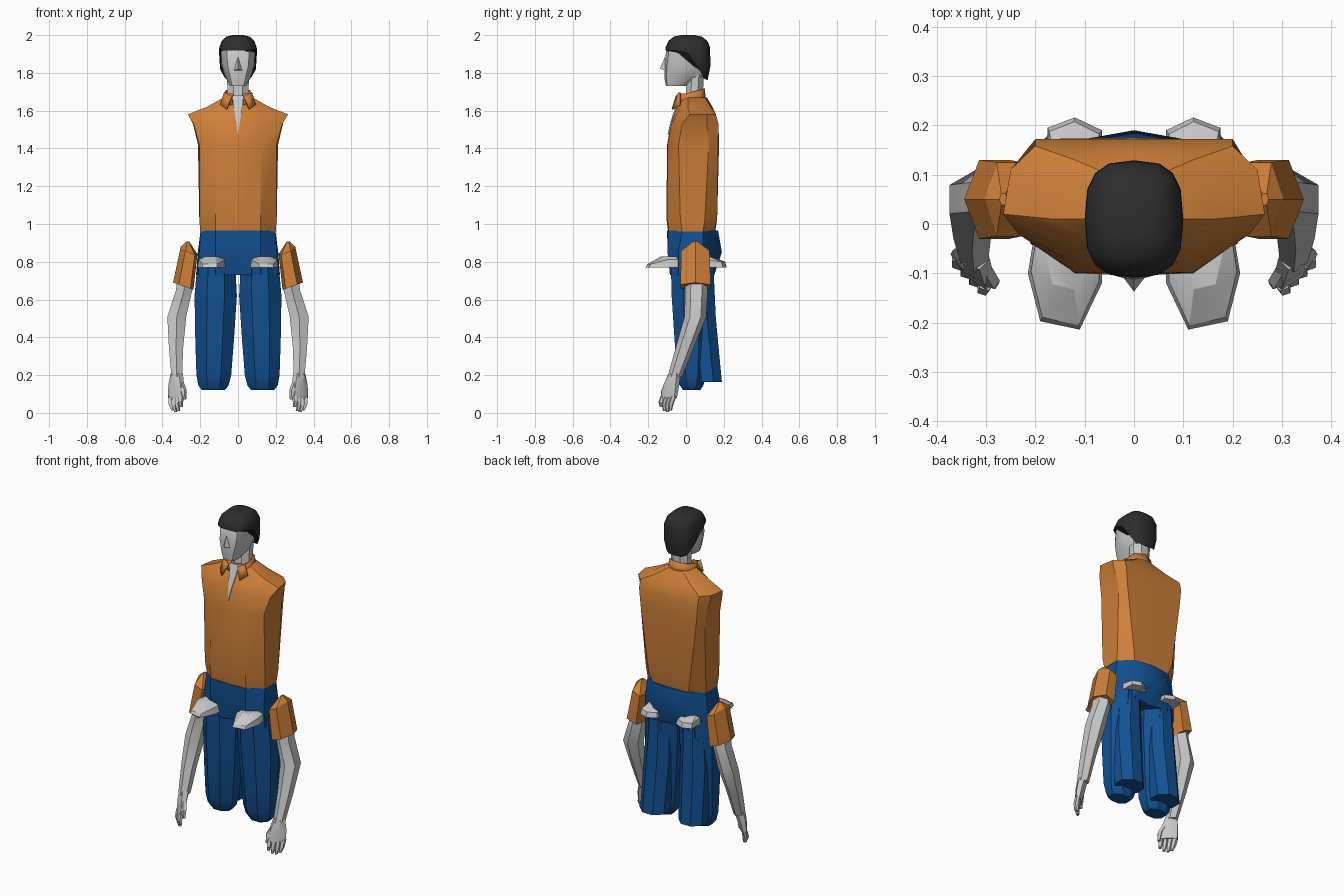
import bpy, bmesh, math
from mathutils import Vector

cube = bpy.data.objects.get("Cube")
if cube:
    bpy.data.objects.remove(cube, do_unlink=True)


def material(name, rgb):
    m = bpy.data.materials.new(name)
    m.use_nodes = True
    m.diffuse_color = (*rgb, 1)
    m.node_tree.nodes["Principled BSDF"].inputs["Base Color"].default_value = (*rgb, 1)
    return m


ORANGE = material("orange shirt", (0.62, 0.215, 0.04))
BLUE = material("blue trousers", (0.006, 0.082, 0.29))
SKIN = material("pale grey skin", (0.58, 0.58, 0.58))
HAIR = material("black hair", (0.026, 0.026, 0.026))


def finish(name, bm, mat, angle=30):
    bmesh.ops.recalc_face_normals(bm, faces=bm.faces)
    me = bpy.data.meshes.new(name)
    bm.to_mesh(me)
    bm.free()
    me.materials.append(mat)
    me.shade_smooth()
    me.set_sharp_from_angle(angle=math.radians(angle))
    ob = bpy.data.objects.new(name, me)
    bpy.context.collection.objects.link(ob)
    return ob


def loft(name, rings, mat, side=1, closed=True, caps=True, angle=30):
    """Skin a list of equal-length point rings; side=-1 mirrors in x."""
    bm = bmesh.new()
    rows = [[bm.verts.new((p[0] * side, p[1], p[2])) for p in r] for r in rings]
    n = len(rows[0])
    for a, b in zip(rows, rows[1:]):
        for i in range(n if closed else n - 1):
            j = (i + 1) % n
            bm.faces.new((a[i], a[j], b[j], b[i]))
    if caps and closed:
        bm.faces.new(rows[0])
        bm.faces.new(rows[-1])
    return finish(name, bm, mat, angle)


def mirrored(half, z):
    """Full ring from a half outline running front centre to back centre."""
    return [(x, y, z) for x, y in half] + [(-x, y, z) for x, y in half[-2:0:-1]]


def oval(cx, cy, z, rx, ry, n=8, turn=0.0):
    k = 1 / math.cos(math.pi / n)
    pts = []
    for i in range(n):
        a = 2 * math.pi * (i + 0.5) / n
        u, v = rx * k * math.cos(a), ry * k * math.sin(a)
        pts.append((cx + u * math.cos(turn) - v * math.sin(turn),
                    cy + u * math.sin(turn) + v * math.cos(turn), z))
    return pts


# Shirt body
loft("shirt", [mirrored(h, z) for z, h in [
    (0.96, [(0, -.095), (.12, -.09), (.2, -.02), (.2, .09), (.12, .15), (0, .155)]),
    (1.03, [(0, -.104), (.12, -.1), (.205, -.03), (.205, .1), (.14, .165), (0, .165)]),
    (1.42, [(0, -.1), (.12, -.098), (.205, -.04), (.212, .12), (.19, .17), (0, .175)]),
    (1.53, [(0, -.08), (.12, -.078), (.235, -.02), (.238, .11), (.2, .172), (0, .172)]),
    (1.58, [(0, -.065), (.13, -.05), (.265, .02), (.25, .11), (.2, .158), (0, .158)]),
    (1.62, [(0, -.05), (.09, -.03), (.165, .01), (.165, .09), (.12, .13), (0, .14)]),
    (1.67, [(0, -.03), (.05, -.02), (.075, .01), (.075, .07), (.05, .1), (0, .11)])]], ORANGE)

# Open neckline, a thin plate over the chest
loft("neckline", [[(-w, y, z), (w, y, z), (w, y + .008, z), (-w, y + .008, z)]
                  for w, y, z in [(.001, -.097, 1.475), (.008, -.085, 1.53), (.016, -.07, 1.58),
                                  (.023, -.055, 1.62), (.03, -.035, 1.68)]], SKIN)

# Collar stand and the two folded points
arc = [(.03, -.04), (.065, -.03), (.082, .01), (.07, .08), (0, .108)]
arc = arc + [(-x, y) for x, y in arc[-2::-1]]
stand = loft("collar", [[(x, y, 1.63) for x, y in arc],
                        [(x * .9, y * .92, 1.69 + .25 * max(y, 0)) for x, y in arc]],
             ORANGE, closed=False)
stand.modifiers.new("thickness", "SOLIDIFY").thickness = .008

for s, tag in ((1, "left"), (-1, "right")):
    flap = loft(tag + "_collar_point", [[(.028, -.046, 1.675), (.058, -.068, 1.605)],
                                        [(.07, -.03, 1.695), (.09, -.03, 1.63)]],
                ORANGE, s, closed=False)
    flap.modifiers.new("thickness", "SOLIDIFY").thickness = .01

# Neck and head
loft("neck", [oval(0, .045, 1.6, .058, .055), oval(0, .045, 1.7, .055, .045),
              oval(0, .05, 1.8, .06, .045)], SKIN)
loft("head", [mirrored(h, z) for z, h in [
    (1.73, [(0, -.106), (.03, -.1), (.042, -.07), (.038, -.03), (.02, 0), (0, 0)]),
    (1.78, [(0, -.115), (.042, -.104), (.066, -.05), (.07, .02), (.05, .08), (0, .09)]),
    (1.84, [(0, -.114), (.055, -.1), (.085, -.04), (.088, .03), (.06, .1), (0, .112)]),
    (1.92, [(0, -.105), (.06, -.09), (.092, -.04), (.093, .04), (.06, .1), (0, .112)]),
    (1.97, [(0, -.07), (.045, -.06), (.065, -.02), (.065, .04), (.04, .07), (0, .08)])]], SKIN)
bm = bmesh.new()
nose = [bm.verts.new(p) for p in [(0, -.112, 1.885), (-.022, -.108, 1.812),
                                  (.022, -.108, 1.812), (0, -.137, 1.822)]]
for f in ((0, 1, 3), (0, 3, 2), (1, 2, 3), (0, 2, 1)):
    bm.faces.new([nose[i] for i in f])
finish("nose", bm, SKIN)

# Hair cap: high rim over the brow, falling to the nape
N = 16
rows = [[] for _ in range(6)]
for i in range(N):
    a = 2 * math.pi * i / N
    c, s = math.cos(a), math.sin(a)
    x = .1 * math.copysign(abs(c) ** .7, c)
    y = .119 * math.copysign(abs(s) ** .7, s)
    rim = 1.918 - .155 * min(1, max(0, (y + .01) / .11))
    nape = .88 if rim < 1.8 else 1.0
    for row, (z, k) in zip(rows, [(rim, nape), (rim * .6 + 1.94 * .4, 1), (1.935, .99),
                                  (1.97, .86), (1.992, .62), (2.0, .3)]):
        row.append((x * k, .01 + y * k, z))
loft("hair", rows, HAIR, angle=40)

# Trouser seat
loft("trouser_hips", [mirrored(h, z) for z, h in [
    (.73, [(0, -.06), (.12, -.085), (.21, -.04), (.222, .08), (.12, .15), (0, .13)]),
    (.85, [(0, -.095), (.12, -.098), (.205, -.04), (.213, .09), (.1, .172), (0, .19)]),
    (.965, [(0, -.1), (.12, -.095), (.198, -.02), (.198, .09), (.12, .155), (0, .17)])]], BLUE)

foot = [(.205, -.04), (.215, -.1), (.19, -.197), (.11, -.214), (.065, -.12),
        (.065, .19), (.12, .216), (.175, .195), (.18, .1)]
sleeve = [(1, 0), (.72, 1), (.15, 1), (0, 0), (.15, -1), (.72, -1)]
for s, tag in ((1, "left"), (-1, "right")):
    # Trouser legs: front thigh with a rounded end, flared panel behind
    loft(tag + "_trouser_leg", [oval(*r) for r in [
        (.115, .03, .79, .1, .11), (.118, .03, .62, .112, .106), (.124, .03, .38, .102, .09),
        (.128, .03, .2, .092, .078), (.13, .03, .145, .08, .062), (.13, .03, .12, .06, .045)]],
        BLUE, s)
    loft(tag + "_trouser_back", [oval(*r) for r in [
        (.115, .07, .78, .07, .075), (.122, .078, .5, .085, .08), (.13, .115, .163, .08, .075)]],
        BLUE, s)

    # Foot set level with the hips
    def top(x, y):
        z = .787 if y < -.15 else .8 if y > .18 else .812
        return (.135 + (x - .135) * .92, y * .96, z)
    loft(tag + "_foot", [[(x, y, .77) for x, y in foot], [top(x, y) for x, y in foot],
                         [(.135 + (x - .135) * .55, y * .62, .828) for x, y in foot]], SKIN, s)

    # Short sleeve
    loft(tag + "_sleeve", [
        [(.236 + .108 * u, .05 + .08 * v, .652 + .038 * u) for u, v in sleeve],
        [(.215 + .088 * u, .05 + .075 * v, .84 + .04 * u - .01 * abs(v)) for u, v in sleeve],
        [(.258 + .015 * u, .05 + .012 * v, .907) for u, v in sleeve]], ORANGE, s)

    # Arm and palm
    turn = math.radians(45)
    loft(tag + "_arm", [oval(*r, n=6) for r in [
        (.28, .055, .74, .04, .05), (.285, .055, .65, .043, .052), (.324, .05, .51, .05, .05),
        (.328, -.005, .35, .038, .042), (.324, -.06, .19, .028, .033)]], SKIN, s)
    loft(tag + "_palm", [oval(*r, n=6, turn=turn) for r in [
        (.324, -.06, .21, .03, .026), (.327, -.077, .15, .045, .024),
        (.328, -.092, .08, .052, .017)]], SKIN, s)

    # Fingers along the edge of the palm, thumb at the front
    for i, drop in enumerate((.012, .004, .01, .03)):
        o = .039 - .026 * i
        base = Vector((.328 + o * .72, -.092 + o * .72, .09))
        tip = Vector((.322 + o * .6, -.106 + o * .6, drop))
        mid = base.lerp(tip, .55) + Vector((.006, -.006, 0))
        loft(f"{tag}_finger_{i + 1}", [oval(*p, r, r, n=5)
             for p, r in ((base, .013), (mid, .012), (tip, .007))], SKIN, s)
    loft(tag + "_thumb", [oval(*r, n=5) for r in [
        (.305, -.088, .165, .014, .014), (.289, -.115, .12, .014, .014),
        (.284, -.122, .07, .008, .008)]], SKIN, s)
